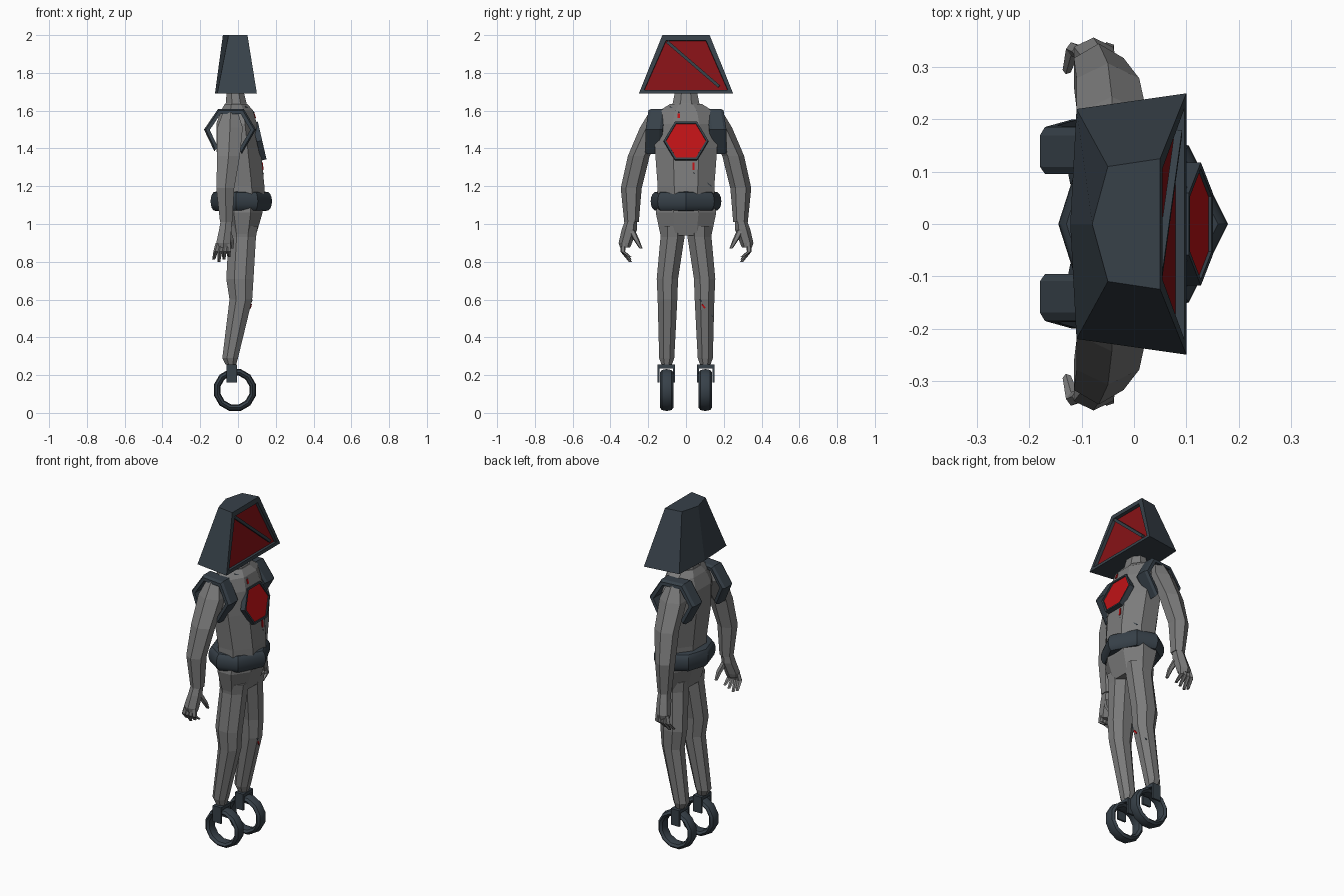
import bpy, bmesh, math
from mathutils import Matrix, Vector

if "Cube" in bpy.data.objects:
    bpy.data.objects.remove(bpy.data.objects["Cube"])


def material(name, rgb):
    m = bpy.data.materials.new(name)
    m.diffuse_color = (*rgb, 1)
    m.use_nodes = True
    m.node_tree.nodes["Principled BSDF"].inputs["Base Color"].default_value = m.diffuse_color
    return m


GREY = material("grey suit", (0.20, 0.20, 0.20))
DARK = material("dark slate armour", (0.038, 0.052, 0.066))
RED = material("bright red panel", (0.52, 0.006, 0.008))
VISOR = material("deep red visor", (0.24, 0.006, 0.008))


def finish(name, bm, *mats, smooth=None):
    bmesh.ops.recalc_face_normals(bm, faces=bm.faces)
    me = bpy.data.meshes.new(name)
    bm.to_mesh(me)
    bm.free()
    ob = bpy.data.objects.new(name, me)
    bpy.context.collection.objects.link(ob)
    for m in mats:
        me.materials.append(m)
    if smooth:
        bpy.ops.object.select_all(action='DESELECT')
        ob.select_set(True)
        bpy.context.view_layer.objects.active = ob
        bpy.ops.object.shade_smooth_by_angle(angle=math.radians(smooth))
    return ob


def skin(loops, closed=False):
    """Bridge equal-length point loops; cap the ends, or close the sweep."""
    bm = bmesh.new()
    rows = [[bm.verts.new(p) for p in lp] for lp in loops]
    n = len(rows[0])
    pairs = list(zip(rows, rows[1:])) + ([(rows[-1], rows[0])] if closed else [])
    for a, b in pairs:
        for i in range(n):
            j = (i + 1) % n
            bm.faces.new((a[i], a[j], b[j], b[i]))
    if not closed:
        bm.faces.new(rows[0])
        bm.faces.new(rows[-1])
    return bm


def loft(name, rings, n, mat, flat=True, side=1):
    """Rings are (x0, x1, y0, y1, z): horizontal n-gons filling those bounds."""
    off, k = (0.5, 1 / math.cos(math.pi / n)) if flat else (0, 1)
    loops = []
    for x0, x1, y0, y1, z in rings:
        loops.append([((x0 + x1) / 2 + (x1 - x0) / 2 * k * math.cos(2 * math.pi * (i + off) / n),
                       side * ((y0 + y1) / 2 + (y1 - y0) / 2 * k * math.sin(2 * math.pi * (i + off) / n)),
                       z) for i in range(n)])
    return finish(name, skin(loops), mat)


def beam(name, a, b, w, t, mat):
    """Thin bar from a to b lying against a surface that faces +x."""
    a, b = Vector(a), Vector(b)
    d = (b - a).normalized()
    u = d.cross(Vector((1, 0, 0))).normalized() * w / 2
    v = d.cross(u).normalized() * t / 2
    return finish(name, skin([[p + u + v, p - u + v, p - u - v, p + u - v] for p in (a, b)]), mat)


def box(name, x0, x1, y0, y1, z0, z1, mat):
    return finish(name, skin([[(x0, y0, z), (x1, y0, z), (x1, y1, z), (x0, y1, z)] for z in (z0, z1)]), mat)


def seam(name, ob, y0, z0, y1, z1, w, mat):
    """Thin strip laid on the front of a part."""
    ends = [ob.ray_cast((1, y, z), (-1, 0, 0))[1] for y, z in ((y0, z0), (y1, z1))]
    beam(name, *ends, w, 0.008, mat)


# Head: tapered hood with a ridge at the back and a recessed visor
low = [(0.10, -0.25), (0.10, 0.25), (-0.11, 0.22), (-0.122, 0), (-0.11, -0.22)]
top = [(0.05, -0.125), (0.05, 0.125), (-0.05, 0.11), (-0.08, 0), (-0.05, -0.11)]
bm = skin([[(x, y, 1.69) for x, y in low], [(x, y, 2.0) for x, y in top]])
bmesh.ops.recalc_face_normals(bm, faces=bm.faces)
face = max(bm.faces, key=lambda f: f.normal.x)
bmesh.ops.inset_region(bm, faces=[face], thickness=0.034)
bmesh.ops.inset_region(bm, faces=[face], thickness=0.001, depth=-0.018)
face.material_index = 1
finish("head", bm, DARK, VISOR)
beam("visor_bar", (0.047, -0.10, 1.965), (0.085, 0.175, 1.728), 0.016, 0.014, DARK)

# Trunk
loft("neck", [(-0.08, 0.06, -0.085, 0.085, 1.60), (-0.065, 0.045, -0.07, 0.07, 1.64),
              (-0.06, 0.03, -0.058, 0.058, 1.70)], 8, GREY)
torso = loft("torso", [(-0.085, 0.14, -0.15, 0.15, 1.10), (-0.09, 0.14, -0.15, 0.15, 1.20),
                       (-0.115, 0.12, -0.165, 0.165, 1.40), (-0.115, 0.10, -0.17, 0.17, 1.53),
                       (-0.09, 0.08, -0.14, 0.14, 1.60), (-0.07, 0.05, -0.085, 0.085, 1.635)],
             8, GREY)
loft("pelvis", [(-0.05, 0.095, -0.135, 0.135, 0.94), (-0.085, 0.13, -0.16, 0.16, 1.06),
                (-0.085, 0.13, -0.15, 0.15, 1.12)], 8, GREY)

# Belt: pointed plan with a rounded edge
half = [(0.18, 0), (0.105, 0.15), (-0.01, 0.187), (-0.105, 0.125), (-0.145, 0)]
plan = half + [(x, -y) for x, y in half[3:0:-1]]
loops = []
for i in range(9):
    a = math.pi * (i / 8 - 0.5)
    k = 0.78 + 0.22 * math.cos(a) ** 0.7 if 0 < i < 8 else 0.78
    loops.append([(x * k, y * k, 1.12 + 0.052 * math.sin(a)) for x, y in plan])
finish("belt", skin(loops), DARK, smooth=30)

# Chest emblem plate: tilted hexagon with a red inset
t = math.radians(13)
frame = Matrix(((0, -math.sin(t), math.cos(t), 0.128), (1, 0, 0, 0),
                (0, math.cos(t), math.sin(t), 1.442), (0, 0, 0, 1)))
hexa = [(math.cos(i * math.pi / 3), math.sin(i * math.pi / 3)) for i in range(6)]
bm = skin([[(0.118 * x, 0.118 * y, z) for x, y in hexa] for z in (-0.03, 0)])
bmesh.ops.recalc_face_normals(bm, faces=bm.faces)
face = max(bm.faces, key=lambda f: f.normal.z + f.calc_center_median().z)
bmesh.ops.inset_region(bm, faces=[face], thickness=0.012)
bmesh.ops.inset_region(bm, faces=[face], thickness=0.001, depth=-0.006)
face.material_index = 1
bm.transform(frame)
finish("chest_plate", bm, DARK, RED)

# Shoulder pad outline (x, z), open at the bottom
arch = [(0.02, 1.37), (0.095, 1.50), (0.03, 1.61), (-0.105, 1.61), (-0.18, 1.50), (-0.125, 1.385)]
legs = {}
for s, tag in ((1, "left"), (-1, "right")):
    # Shoulder pad with softened edges, toed outward to the front
    loops = []
    for dy, k in ((-0.045, 0.93), (-0.03, 1), (0.03, 1), (0.045, 0.93)):
        outer = [(-0.042 + (x + 0.042) * k, 1.49 + (z - 1.49) * k) for x, z in arch]
        inner = [(-0.042 + (x + 0.042) * 0.78, 1.49 + (z - 1.49) * 0.78) for x, z in reversed(arch)]
        loops.append([(x, s * (0.155 + 0.11 * (x + 0.04) - 0.08 * (z - 1.5) + dy), z) for x, z in outer + inner])
    finish(tag + "_shoulder_pad", skin(loops), DARK)

    # Arm and palm
    loft(tag + "_arm", [(-0.08, 0.0, 0.12, 0.19, 1.59), (-0.11, 0.025, 0.12, 0.235, 1.51),
                        (-0.11, 0.01, 0.20, 0.30, 1.36), (-0.115, -0.02, 0.242, 0.338, 1.19),
                        (-0.095, -0.03, 0.255, 0.322, 1.01)], 6, GREY, side=s)
    loft(tag + "_hand", [(-0.09, -0.035, 0.262, 0.315, 1.03), (-0.10, -0.035, 0.265, 0.335, 0.97),
                         (-0.115, -0.04, 0.29, 0.352, 0.90), (-0.11, -0.045, 0.30, 0.345, 0.875)],
         6, GREY, side=s)
    # Fingers curl inward, thumb points forward
    for i in range(4):
        x, tip = -0.105 + 0.018 * i, -0.128 + 0.027 * i
        zt = 0.80 + 0.012 * abs(i - 1)
        spine = [(x, 0.33, 0.90, 0.011), ((x + tip) / 2, 0.335, 0.855, 0.011), (tip, 0.295, zt, 0.007)]
        loft(f"{tag}_finger_{i + 1}", [(a - r, a + r, b - r, b + r, z) for a, b, z, r in spine],
             5, GREY, side=s)
    spine = [(-0.055, 0.29, 0.97, 0.016), (-0.035, 0.262, 0.915, 0.013), (-0.03, 0.238, 0.87, 0.007)]
    loft(tag + "_thumb", [(a - r, a + r, b - r, b + r, z) for a, b, z, r in spine], 5, GREY, side=s)

    # Leg
    legs[s] = loft(tag + "_leg", [(-0.055, 0.105, 0.0, 0.14, 0.99), (-0.05, 0.095, 0.008, 0.135, 0.93),
                                  (-0.062, 0.082, 0.042, 0.155, 0.71), (-0.045, 0.075, 0.046, 0.15, 0.60),
                                  (-0.083, 0.0, 0.062, 0.142, 0.29), (-0.065, -0.01, 0.075, 0.13, 0.255)],
                   8, GREY, side=s)

    # Wheel fork
    for y in (0.057, 0.139):
        box(tag + "_fork_side", -0.06, -0.006, s * y, s * (y + 0.011), 0.16, 0.255, DARK)
    box(tag + "_fork_top", -0.06, -0.006, s * 0.057, s * 0.15, 0.236, 0.255, DARK)

    # Wheel: twelve-sided hoop with an oval section
    loops = []
    for i in range(12):
        a = 2 * math.pi * (i + 0.5) / 12
        loops.append([(-0.016 + r * math.cos(a), s * 0.102 + y, 0.113 + r * math.sin(a) + 0.008)
                      for r, y in ((0.097 + 0.018 * math.cos(b * math.pi / 4),
                                    0.036 * math.sin(b * math.pi / 4)) for b in range(8))])
    finish(tag + "_wheel", skin(loops, closed=True), DARK, smooth=35)
    # Shift of 0.01 lifts nothing: the hoop bottom rests near the floor

# Drop everything so the wheels touch the floor is unnecessary within 0.01; add seams and red slits
bpy.context.view_layer.update()
seam("upper_chest_seam", torso, -0.085, 1.62, -0.035, 1.59, 0.006, DARK)
seam("upper_chest_slit", torso, -0.038, 1.585, -0.038, 1.56, 0.012, RED)
seam("lower_chest_slit", torso, 0.04, 1.325, 0.04, 1.285, 0.012, RED)
seam("waist_seam", torso, 0.04, 1.27, 0.135, 1.20, 0.005, DARK)
seam("knee_seam", legs[1], 0.075, 0.60, 0.14, 0.51, 0.007, DARK)
seam("knee_slit", legs[1], 0.085, 0.575, 0.10, 0.555, 0.009, RED)
